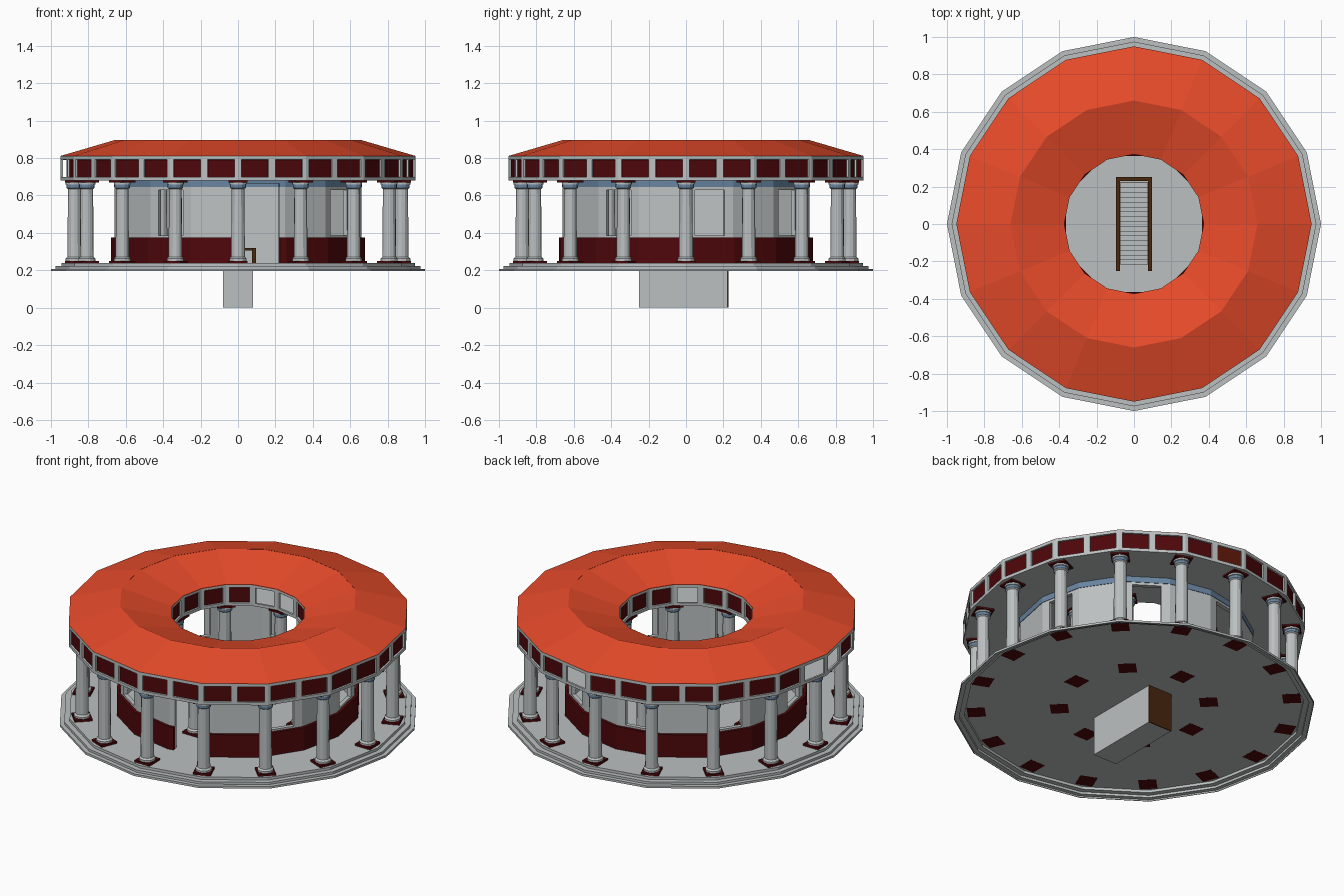
import bpy, bmesh, math
from mathutils import Matrix, Vector

if "Cube" in bpy.data.objects:
    bpy.data.objects.remove(bpy.data.objects["Cube"], do_unlink=True)

SIDES = 16


def material(name, rgb):
    m = bpy.data.materials.new(name)
    m.use_nodes = True
    m.diffuse_color = (*rgb, 1)
    bsdf = next(n for n in m.node_tree.nodes if n.type == "BSDF_PRINCIPLED")
    bsdf.inputs["Base Color"].default_value = (*rgb, 1)
    return m


STONE = material("pale stone", (0.50, 0.53, 0.53))
TILE = material("orange tile", (0.80, 0.07, 0.023))
MAROON = material("dark maroon", (0.075, 0.002, 0.003))
BLUE = material("dusty blue", (0.14, 0.23, 0.35))
WOOD = material("brown wood", (0.065, 0.020, 0.004))


def finish(bm, name, *mats):
    mesh = bpy.data.meshes.new(name)
    bm.to_mesh(mesh)
    bm.free()
    for m in mats:
        mesh.materials.append(m)
    ob = bpy.data.objects.new(name, mesh)
    bpy.context.collection.objects.link(ob)
    return ob


def lathe(bm, profile, n=SIDES, closed=True):
    """Sweep a profile of (radius, z) round the z axis; 32 steps halve the 16 flat sides."""
    rings = []
    for i in range(n):
        a = math.tau * i / n
        k = math.cos(math.pi / SIDES) if n == 2 * SIDES and i % 2 else 1
        rings.append([bm.verts.new((r * k * math.cos(a), r * k * math.sin(a), z))
                      for r, z in profile])
    last = len(profile) if closed else len(profile) - 1
    faces = []
    for i in range(n):
        p, q = rings[i], rings[(i + 1) % n]
        for j in range(last):
            t = (j + 1) % len(profile)
            faces.append(bm.faces.new((p[j], q[j], q[t], p[t])))
    return faces


def turned(name, profile, mat, closed=True):
    bm = bmesh.new()
    lathe(bm, profile, closed=closed)
    bmesh.ops.remove_doubles(bm, verts=bm.verts, dist=1e-5)
    bmesh.ops.recalc_face_normals(bm, faces=bm.faces)
    return finish(bm, name, mat)


def box(bm, lo, hi, turn=0.0, mat=0):
    lo, hi = Vector(lo), Vector(hi)
    m = (Matrix.Rotation(turn, 4, "Z") @ Matrix.Translation((lo + hi) / 2)
         @ Matrix.Diagonal((*(hi - lo), 1)))
    verts = bmesh.ops.create_cube(bm, size=1, matrix=m)["verts"]
    for f in {f for v in verts for f in v.link_faces}:
        f.material_index = mat


def cut(ob, cutter):
    mod = ob.modifiers.new("openings", "BOOLEAN")
    mod.object = cutter
    mod.solver = "EXACT"
    bpy.context.view_layer.objects.active = ob
    bpy.ops.object.modifier_apply(modifier=mod.name)


# Stepped floor, a thin shell hollow underneath, with a stairwell opening
steps = [(1, .195), (1, .208), (.975, .208), (.975, .222), (.945, .222), (.945, .238)]
under = [(r - .004, z - .004 if z > .2 else z) for r, z in reversed(steps)]
floor = turned("stepped_floor", [*steps, (0, .238), (0, .234), *under], STONE)
bm = bmesh.new()
box(bm, (-.076, -.246, .1), (.076, .222, .3))
well_cutter = finish(bm, "well_cutter")
well_cutter.hide_render = True
cut(floor, well_cutter)

# Round wall, dado and top band with one door and seven windows
wall = turned("round_wall", [(.635, .236), (.66, .236), (.66, .645), (.635, .645)], STONE)
dado = turned("wall_dado", [(.662, .236), (.68, .236), (.68, .375), (.662, .375)], MAROON)
band = turned("wall_band", [(.633, .645), (.663, .645), (.663, .682), (.633, .682)], BLUE)
bm = bmesh.new()
for i in range(8):
    a = math.radians(-78.75 + 45 * i)
    if i == 0:
        box(bm, (.55, -.096, .2), (.75, .096, .665), a)
    else:
        box(bm, (.55, -.08, .385), (.75, .08, .63), a)
wall_cutter = finish(bm, "wall_cutter")
wall_cutter.hide_render = True
for part in (wall, dado, band):
    cut(part, wall_cutter)
for helper in (well_cutter, wall_cutter):
    bpy.data.objects.remove(helper, do_unlink=True)


# Panelled friezes, a few panels left open
def frieze(name, radius, n, facing, gaps):
    bm = bmesh.new()
    panels = lathe(bm, [(radius, .68), (radius, .81)], n, closed=False)
    for f in panels:
        f.normal_update()
        if f.normal.dot(f.calc_center_median() * Vector((1, 1, 0))) * facing < 0:
            f.normal_flip()
    bmesh.ops.inset_individual(bm, faces=panels, thickness=.018, use_even_offset=True)
    bmesh.ops.inset_individual(bm, faces=panels, thickness=.001, depth=-.01,
                               use_even_offset=True)
    for f in panels:
        f.material_index = 1
    bmesh.ops.delete(bm, geom=[panels[i] for i in gaps], context="FACES")
    return finish(bm, name, STONE, MAROON)


frieze("outer_frieze", .95, 2 * SIDES, 1, (7, 15, 16))
frieze("inner_frieze", .375, SIDES, -1, (3, 4, 13))
turned("ceiling", [(.375, .68), (.949, .68), (.949, .684), (.375, .684)], STONE)

# Ring roof: outer and inner slopes meeting at a ridge
turned("outer_roof", [(.95, .807), (.95, .811), (.66, .896), (.66, .892)], TILE)
turned("inner_roof", [(.373, .807), (.373, .811), (.66, .895), (.66, .891)], TILE)

# Columns: maroon plinth and abacus, stone shaft, blue neck
bm = bmesh.new()
lathe(bm, [(.046, .25), (.046, .262), (.037, .272), (.034, .635), (.042, .641),
           (.042, .658), (.046, .66), (.046, .672)], 12, closed=False)
bmesh.ops.recalc_face_normals(bm, faces=bm.faces)
for f in bm.faces:
    f.material_index = 2 if .64 < f.calc_center_median().z < .655 else 0
box(bm, (-.05, -.05, .2335), (.05, .05, .251), mat=1)
box(bm, (-.05, -.05, .67), (.05, .05, .682), mat=1)
column = finish(bm, "column_pattern", STONE, MAROON, BLUE)


def colonnade(name, radius, count):
    for i in range(count):
        a = math.tau * i / count
        ob = bpy.data.objects.new(name, column.data)
        ob.location = (radius * math.cos(a), radius * math.sin(a), 0)
        ob.rotation_euler.z = a
        bpy.context.collection.objects.link(ob)


colonnade("outer_column", .875, SIDES)
colonnade("inner_column", .414, SIDES // 2)
bpy.data.objects.remove(column, do_unlink=True)

# Stairwell shell below the floor, with a wooden end wall
bm = bmesh.new()
for s in (-1, 1):
    box(bm, (min(s * .08, s * .072), -.25, 0), (max(s * .08, s * .072), .22, .236))
box(bm, (-.08, -.25, 0), (.08, -.242, .236))
box(bm, (-.08, -.25, 0), (.08, .22, .006))
box(bm, (-.08, .22, 0), (.08, .226, .236), mat=1)
finish(bm, "stairwell", STONE, WOOD)

# Stairs descending towards the back
bm = bmesh.new()
count = 18
run = .462 / count
for i in range(count):
    y = -.242 + run * i
    box(bm, (-.073, y, .004), (.073, y + run, .232 - .0122 * i))
finish(bm, "stairs", STONE)

# Handrail round three sides of the stairwell
bm = bmesh.new()
for x in (-.086, .086):
    box(bm, (x - .01, -.25, .305), (x + .01, .25, .32))
    for y in (-.24, 0, .24):
        box(bm, (x - .01, y - .01, .236), (x + .01, y + .01, .31))
box(bm, (-.096, .23, .305), (.096, .25, .32))
finish(bm, "handrail", WOOD)
